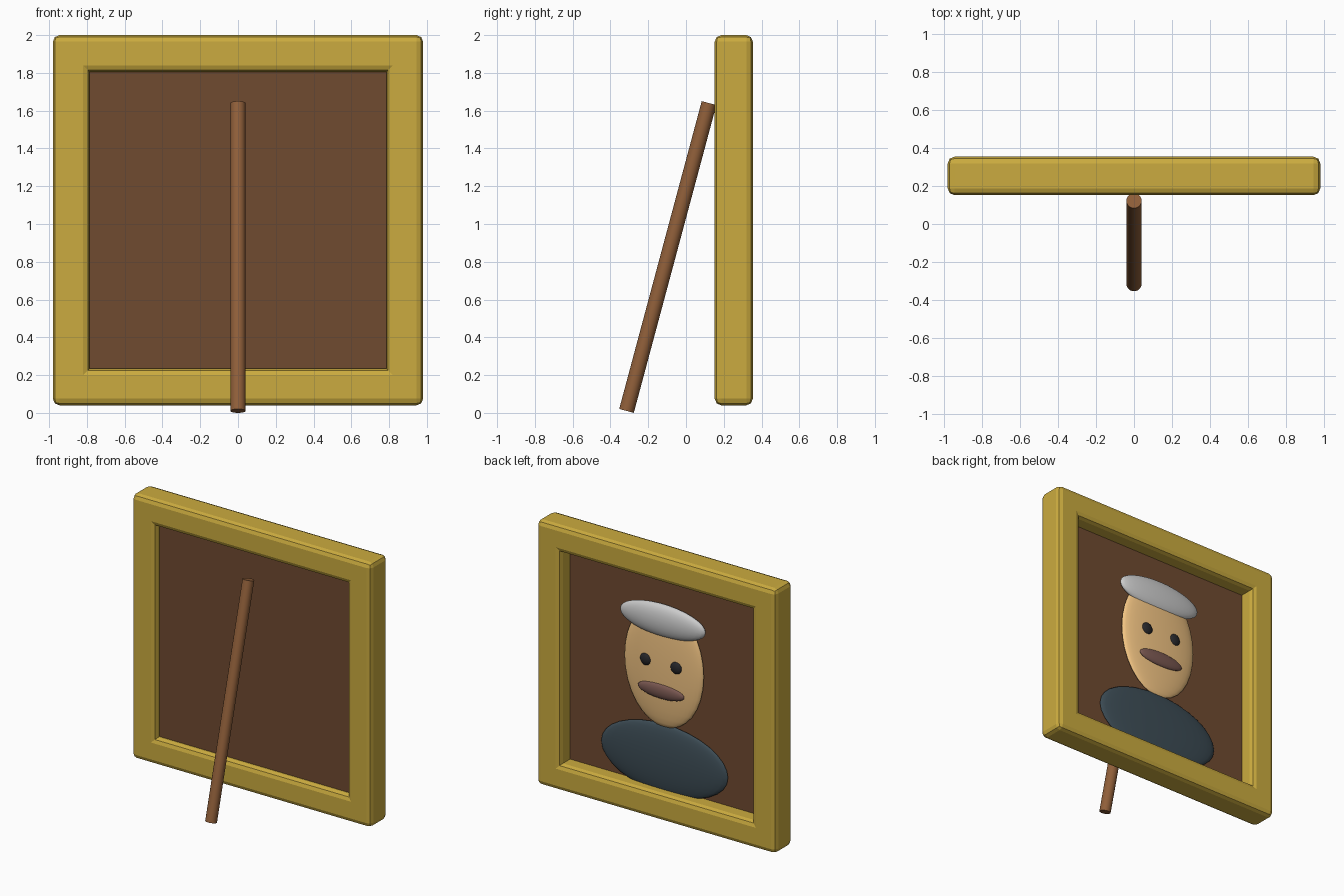
import bpy, bmesh, math
from mathutils import Vector

if "Cube" in bpy.data.objects:
    bpy.data.objects.remove(bpy.data.objects["Cube"])


def material(name, rgb):
    m = bpy.data.materials.new(name)
    m.diffuse_color = (*rgb, 1)
    m.use_nodes = True
    m.node_tree.nodes["Principled BSDF"].inputs["Base Color"].default_value = m.diffuse_color
    return m


gold = material("gold", (0.60, 0.41, 0.05))
canvas = material("canvas_brown", (0.162, 0.069, 0.030))
wood = material("wood", (0.28, 0.115, 0.042))
skin = material("skin", (0.90, 0.56, 0.23))
cloth = material("dark_cloth", (0.047, 0.074, 0.093))
lips = material("lips", (0.20, 0.10, 0.085))
black = material("black", (0.02, 0.02, 0.023))


def finish(name, mat=None, angle=40):
    ob = bpy.context.object
    ob.name = name
    if mat:
        ob.data.materials.append(mat)
    bpy.ops.object.shade_smooth_by_angle(angle=math.radians(angle))
    return ob


def ellipsoid(name, loc, radii, mat=None):
    bpy.ops.mesh.primitive_uv_sphere_add(segments=32, ring_count=16, radius=1, location=loc)
    bpy.context.object.scale = radii
    bpy.ops.object.transform_apply(location=False, rotation=False, scale=True)
    return finish(name, mat, 80)


# Picture frame: mitred square ring with bevelled long edges and outer corners
Y0, Y1, ZC, OUT, INN = 0.152, 0.354, 1.02, 0.98, 0.785
corners = [(-1, -1), (1, -1), (1, 1), (-1, 1)]
bm = bmesh.new()
ring = [[bm.verts.new((sx * h, y, ZC + sz * h)) for h, y in
         ((OUT, Y0), (OUT, Y1), (INN, Y1), (INN, Y0))] for sx, sz in corners]
for i in range(4):
    a, b = ring[i], ring[(i + 1) % 4]
    for j in range(4):
        k = (j + 1) % 4
        bm.faces.new((a[j], b[j], b[k], a[k]))
bmesh.ops.recalc_face_normals(bm, faces=bm.faces[:])
inner = {v for c in ring for v in c[2:]}
edges = [e for e in bm.edges
         if e.calc_face_angle(0) > 0.5
         and not (set(e.verts) <= inner and abs(e.verts[0].co.y - e.verts[1].co.y) > 0.1)]
bmesh.ops.bevel(bm, geom=edges, offset=0.035, segments=2, profile=0.5, affect='EDGES')
me = bpy.data.meshes.new("picture_frame")
bm.to_mesh(me)
bm.free()
frame = bpy.data.objects.new("picture_frame", me)
bpy.context.collection.objects.link(frame)
bpy.context.view_layer.objects.active = frame
frame.select_set(True)
finish("picture_frame", gold, 15)

# Backing panel inside the frame
bpy.ops.mesh.primitive_cube_add(size=1, location=(0, 0.219, ZC))
bpy.context.object.scale = (1.6, 0.034, 1.6)
bpy.ops.object.transform_apply(location=False, rotation=False, scale=True)
finish("backing_panel", canvas)

# Leaning support stick
bottom, top = Vector((0, -0.315, 0.0105)), Vector((0, 0.122, 1.64))
bpy.ops.mesh.primitive_cylinder_add(vertices=24, radius=0.04, depth=(top - bottom).length,
                                    location=(bottom + top) / 2)
bpy.context.object.rotation_euler = (top - bottom).to_track_quat('Z', 'Y').to_euler()
finish("support_stick", wood)

# Portrait relief on the +y side
ellipsoid("portrait_shoulders", (0, 0.250, 0.45), (0.52, 0.040, 0.26), cloth)
ellipsoid("portrait_head", (0, 0.255, 1.145), (0.325, 0.045, 0.455), skin)
ellipsoid("portrait_cap", (0, 0.270, 1.485), (0.35, 0.050, 0.12))
ellipsoid("portrait_mouth", (0, 0.292, 0.97), (0.19, 0.025, 0.055), lips)
for side, x in (("left", -0.125), ("right", 0.125)):
    ellipsoid("portrait_eye_" + side, (x, 0.290, 1.175), (0.045, 0.025, 0.045), black)
